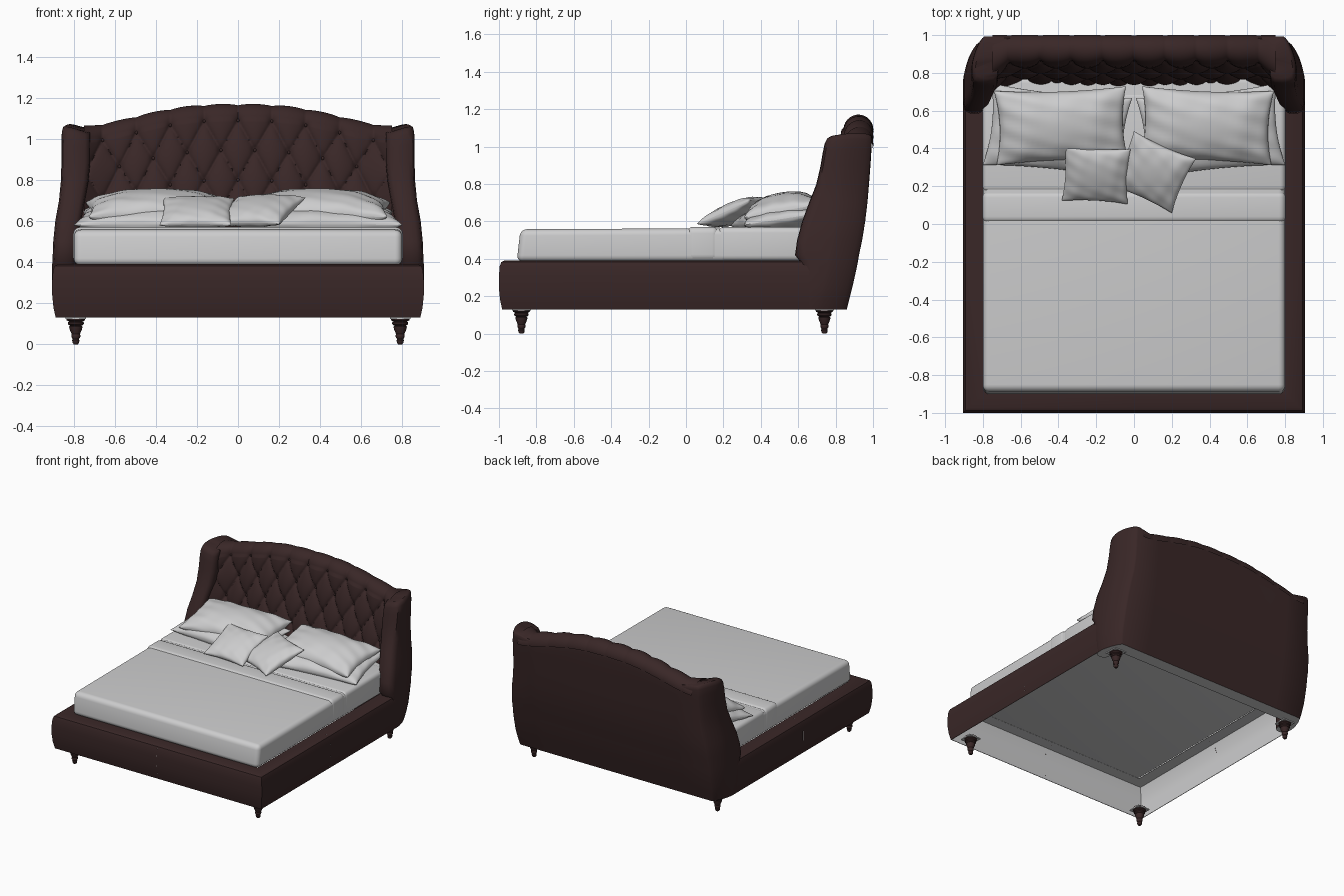
import bpy, bmesh, math
from mathutils import Matrix, Vector, Euler

if "Cube" in bpy.data.objects:
    bpy.data.objects.remove(bpy.data.objects["Cube"])

def mat(name, c):
    m = bpy.data.materials.new(name)
    m.diffuse_color = (*c, 1)
    m.use_nodes = True
    m.node_tree.nodes["Principled BSDF"].inputs["Base Color"].default_value = m.diffuse_color
    return m

LEATHER = mat("brown_leather", (0.041, 0.020, 0.020))
LINEN = mat("grey_linen", (0.61, 0.61, 0.615))

def make(name, verts, faces, mats, angle=40, rule=None, recalc=True):
    me = bpy.data.meshes.new(name)
    me.from_pydata([tuple(v) for v in verts], [], faces)
    if recalc:
        bm = bmesh.new(); bm.from_mesh(me)
        bmesh.ops.recalc_face_normals(bm, faces=bm.faces)
        bm.to_mesh(me); bm.free()
    ob = bpy.data.objects.new(name, me)
    bpy.context.collection.objects.link(ob)
    for m in mats:
        me.materials.append(m)
    if rule:
        for p in me.polygons:
            p.material_index = rule(p)
    bpy.ops.object.select_all(action='DESELECT')
    ob.select_set(True)
    bpy.context.view_layer.objects.active = ob
    bpy.ops.object.shade_smooth_by_angle(angle=math.radians(angle))
    return ob

def grid(rows, cols, closed=False):
    n = cols if closed else cols - 1
    return [(i*cols + j, i*cols + (j+1) % cols, (i+1)*cols + (j+1) % cols, (i+1)*cols + j)
            for i in range(rows-1) for j in range(n)]

def box(name, lo, hi, m, bevel=0.0, seg=3, taper=0.0):
    bm = bmesh.new()
    bmesh.ops.create_cube(bm, size=1)
    for v in bm.verts:
        up = v.co.z > 0
        v.co = [lo[k] + (v.co[k] + .5)*(hi[k] - lo[k]) for k in range(3)]
        if up and v.co.y < 0:
            v.co.y += taper
            v.co.z -= taper*.4
    if bevel:
        bmesh.ops.bevel(bm, geom=bm.edges[:], offset=bevel, segments=seg, profile=.5, affect='EDGES')
    bm.verts.index_update()
    vs = [v.co.copy() for v in bm.verts]
    fs = [[v.index for v in f.verts] for f in bm.faces]
    bm.free()
    return make(name, vs, fs, [m])

# --- rails: open-bottomed upholstered shell with pale lining, swept round three sides
outer = [(.017, .13), (.006, .18), (0, .24), (0, .31), (.004, .36), (.012, .382), (.028, .39), (.117, .39)]
lining = [(.117, .386), (.03, .384), (.006, .31), (.006, .24), (.021, .13)]
prof = outer + lining
nP, n_out, GAP = len(prof), len(outer), .0002

def rail(name, ends):
    # each end is a function giving the section position for an offset
    verts = [(*e(o), z) for e in ends for o, z in prof]
    ob = make(name, verts, grid(len(ends), nP, True), [LEATHER, LINEN], 35)
    for k, p in enumerate(ob.data.polygons):
        p.material_index = 1 if (k % nP) >= n_out - 1 else 0

for s in (-1, 1):
    rail("side_rail_rear", [lambda o: (s*(.905 - o), .66), lambda o: (s*(.905 - o), -.15 + GAP)])
    rail("corner_rail", [lambda o: (s*(.905 - o), -.15 - GAP), lambda o: (s*(.905 - o), -1 + o),
                         lambda o: (s*GAP, -1 + o)])

# --- headboard shell: U-shaped section lofted upwards
def arch(x):
    t = min(abs(x)/.8, 1)
    return 1.06 + .11*.5*(1 + math.cos(math.pi*t**1.35)) + .015*max(0, (abs(x) - .72)/.14)

levels = [(.13, .888, .62, .86), (.18, .898, .62, .872), (.25, .905, .62, .89), (.33, .905, .62, .908),
          (.39, .905, .61, .92), (.42, .903, .587, .925), (.5, .9, .598, .942), (.6, .89, .625, .958),
          (.7, .872, .662, .97), (.8, .862, .70, .978), (.9, .86, .722, .985), (.98, .86, .735, .99),
          (1.03, .858, .745, .992), (1.052, .852, .755, .991), (1.062, .84, .775, .985)]

def half(W, yf, yb, z):
    wi = .79 - .07*min(1, max(0, (z - .45)/.4))
    out = [(x, yb) for x in (0, .15, .3, .45, .6)]
    for k in range(7):
        a = math.pi/2*(1 - k/6)
        out.append((W - .065 + .065*math.cos(a)**1.4, yb - .16 + .16*math.sin(a)**1.4))
    out += [(W, yf + .05), (W - .008, yf + .012), (W - .03, yf), ((W + wi)/2, yf - .004)]
    inn = [(x, yb - .1) for x in (0, .15, .3, .45, .58)]
    inn += [(wi - .06 + .01*k, yb - .1 - .002*k) for k in range(7)]
    inn += [(wi, yf + .06), (wi, yf + .04), (wi + .006, yf + .014), (wi + .025, yf)]
    return out, inn

verts = []
for z, W, yf, yb in levels:
    o, i = half(W, yf, yb, z)
    full = lambda h: [(-x, y) for x, y in reversed(h[1:])] + h
    ring = full(o) + full(i)[::-1]
    for x, y in ring:
        up = max(0, min(1, (z - .75)/.31))
        drop = 1.12 - .06*max(0, min(1, (abs(x) - .6)/.2))
        lift = (arch(x) - drop)*up
        if abs(x) > .7 and y < .9:
            lift -= .02*up*(.9 - y)/.15
        verts.append((x, y, z + lift))
N = len(ring)
faces = grid(len(levels), N, True)
for base in (0, (len(levels) - 1)*N):
    faces += [(base + k, base + k + 1, base + N - 2 - k, base + N - 1 - k) for k in range(N//2 - 1)]
make("headboard_shell", verts, faces, [LEATHER, LINEN], 50,
     lambda p: 1 if p.center.z < .131 else 0)

# --- tufted panel with pleated roll over the top edge
COL, ROW = .165, .29
NX, NZ, NR, XE = 220, 90, 22, .75
side = lambda x: max(0, (abs(x) - .6)/.18)**2*.10
verts = []
for i in range(NZ + NR + 1):
    for j in range(NX + 1):
        x = -XE + 2*XE*j/NX
        zc = arch(x) - .08
        u = x/COL
        if i <= NZ:
            z = .43 + (zc - .43)*i/NZ
            v = (zc - z)/ROW
            f = math.sqrt(abs(math.sin(math.pi*(u + v))*math.sin(math.pi*(u - v))))
            btn = (math.cos(math.pi*(u + v))*math.cos(math.pi*(u - v)))**2
            f = f**.7 - .35*btn**6
            y = .855 - (zc - z)*.2 - side(x) - (.032*f - .008)
        else:
            th = math.pi*(i - NZ)/NR
            fade = (1 + math.cos(th))/2
            f = abs(math.sin(math.pi*u))**.6 - .35*math.cos(math.pi*u)**12*max(0, 1 - th*1.5)
            r = .075 + (.004 + .016*fade**2)*(f - .6)
            y = .925 - r*math.cos(th) - side(x)*fade
            z = zc + (r + .003)*math.sin(th)
        verts.append((x, y, z))
make("tufted_panel", verts, grid(NZ + NR + 1, NX + 1), [LEATHER], 70, recalc=False)

# tuft buttons
bm = bmesh.new()
for k in range(0, 5):
    for c in range(-4, 5):
        x = (c + (k % 2)*.5)*COL
        if abs(x) > .7:
            continue
        zc = arch(x) - .08
        z = zc - k*ROW/2
        y = .855 - (zc - z)*.2 - side(x) + .015
        bmesh.ops.create_uvsphere(bm, u_segments=10, v_segments=6, radius=.009,
                                  matrix=Matrix.Translation((x, y, z)))
me = bpy.data.meshes.new("tuft_buttons")
bm.to_mesh(me); bm.free()
me.materials.append(LEATHER)
me.shade_smooth()
bpy.context.collection.objects.link(bpy.data.objects.new("tuft_buttons", me))

# --- turned legs
leg = [(0, 0), (.01, 0), (.016, .008), (.018, .02), (.015, .025), (.022, .036), (.022, .044), (.02, .05),
       (.029, .07), (.033, .086), (.028, .09), (.039, .098), (.039, .106), (.033, .11), (.046, .118), (.046, .14)]
S = 24
for s in (-1, 1):
    for y, nm in ((-.88, "front_leg"), (.74, "back_leg")):
        vs = [(s*.79 + r*math.cos(2*math.pi*k/S), y + r*math.sin(2*math.pi*k/S), z) for r, z in leg for k in range(S)]
        make(nm, vs, grid(len(leg), S, True), [LEATHER], 35)
        box(nm + "_plate", (s*.79 - .05, y - .05, .123), (s*.79 + .05, y + .05, .131), LINEN)

# --- mattress with cover, turned-down sheet bands
box("mattress", (-.8, -.905, .384), (.8, .78, .566), LINEN, .035, 5, .02)
box("sheet_fold", (-.803, .005, .388), (.803, .175, .571), LINEN, .035, 5)
box("under_sheet", (-.802, .17, .388), (.802, .7, .569), LINEN, .03, 4)

# --- pillows: pinched corners, soft wrinkles
def pillow(name, w, d, h, loc, rot, ph=0):
    n = 33
    M = Matrix.Translation(loc) @ Euler([math.radians(a) for a in rot]).to_matrix().to_4x4()
    vs, fs = [], []
    for sgn in (1, -1):
        for i in range(n):
            for j in range(n):
                u = math.sin(math.pi*(j/(n-1) - .5)); v = math.sin(math.pi*(i/(n-1) - .5))
                t = max(0, (1 - u*u)*(1 - v*v))
                wr = .06*math.sin(9*u + 5*v + ph)*math.sin(7*v - 3*u + ph)*(u*u + v*v)
                vs.append(M @ Vector((w/2*u*(1 - .07*(1 - v*v)), d/2*v*(1 - .09*(1 - u*u)),
                                      sgn*h/2*t**.42*(1 + wr*2))))
    for a, b, c, e in grid(n, n):
        fs += [(a, b, c, e), (a + n*n, e + n*n, c + n*n, b + n*n)]
    make(name, vs, fs, [LINEN], 80, recalc=False)

for s in (-1, 1):
    pillow("lower_pillow", .75, .44, .15, (s*.405, .49, .615), (9, 0, s*6), s)
    pillow("upper_pillow", .70, .40, .20, (s*.385, .52, .655), (10, 0, -s*2), 2 + s)
pillow("left_cushion", .35, .32, .10, (-.2, .26, .645), (24, 0, -3), 1)
pillow("right_cushion", .36, .34, .11, (.10, .275, .65), (22, 0, -24), 3)
